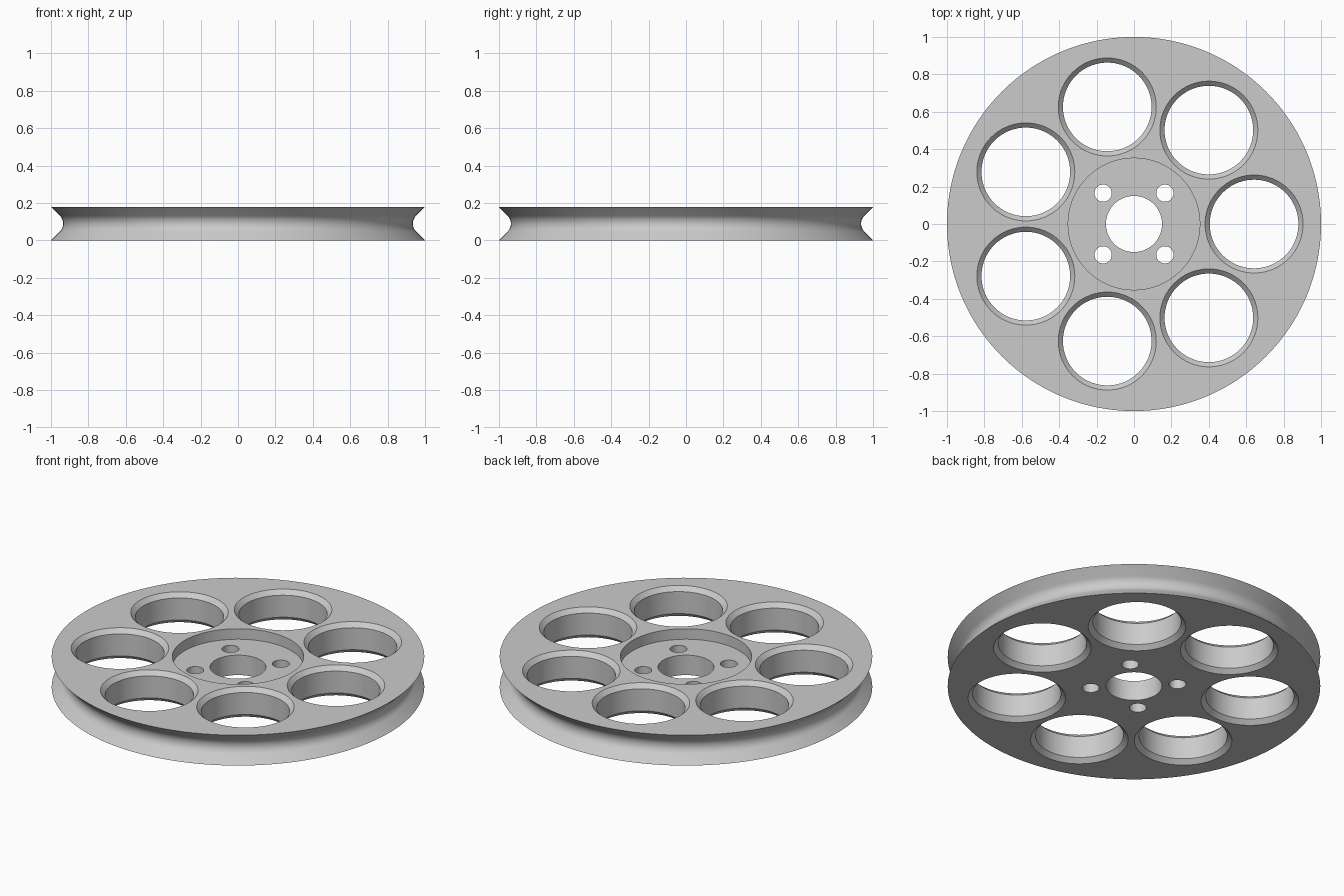
import bpy, bmesh, math

if "Cube" in bpy.data.objects:
    bpy.data.objects.remove(bpy.data.objects["Cube"])

THICK = 0.18      # wheel thickness
FLOOR = 0.118     # height of the recessed hub floor
WINDOWS = 7

metal = bpy.data.materials.new("light_grey_metal")
metal.diffuse_color = (0.6, 0.6, 0.6, 1)
metal.use_nodes = True
metal.node_tree.nodes["Principled BSDF"].inputs["Base Color"].default_value = metal.diffuse_color


def lathe(bm, profile, steps, cx=0.0, cy=0.0, closed=True):
    """Revolve (radius, z) points about a vertical axis; open profiles get end caps."""
    rings = []
    for r, z in profile:
        rings.append([bm.verts.new((cx + r * math.cos(2 * math.pi * i / steps),
                                    cy + r * math.sin(2 * math.pi * i / steps), z))
                      for i in range(steps)])
    pairs = list(zip(rings, rings[1:]))
    if closed:
        pairs.append((rings[-1], rings[0]))
    else:
        bm.faces.new(rings[0])
        bm.faces.new(rings[-1])
    for a, b in pairs:
        for i in range(steps):
            j = (i + 1) % steps
            bm.faces.new((a[i], a[j], b[j], b[i]))


def make_object(name, bm):
    bmesh.ops.recalc_face_normals(bm, faces=bm.faces)
    mesh = bpy.data.meshes.new(name)
    bm.to_mesh(mesh)
    bm.free()
    obj = bpy.data.objects.new(name, mesh)
    bpy.context.collection.objects.link(obj)
    obj.data.materials.append(metal)
    return obj


# Wheel body: bore, recessed hub and a rim groove with 45 degree flanks and a round bottom
R = 0.0604
groove = []
for k in range(13):
    a = math.radians(-45 + 90 * k / 12)
    groove.append((0.935 + R - R * math.cos(a), THICK / 2 + R * math.sin(a)))
profile = ([(0.15, 0), (1.0, 0)] + groove +
           [(1.0, THICK), (0.352, THICK), (0.352, FLOOR), (0.15, FLOOR)])
bm = bmesh.new()
lathe(bm, profile, 160)
wheel = make_object("wheel", bm)

# Cutters: round windows chamfered on both sides, and four bolt holes
bm = bmesh.new()
HOLE, CH, OVER = 0.237, 0.025, 0.01
window = [(HOLE + CH + OVER, -OVER), (HOLE, CH),
          (HOLE, THICK - CH), (HOLE + CH + OVER, THICK + OVER)]
for k in range(WINDOWS):
    a = 2 * math.pi * k / WINDOWS
    lathe(bm, window, 72, 0.642 * math.cos(a), 0.642 * math.sin(a), closed=False)
for sx in (-1, 1):
    for sy in (-1, 1):
        lathe(bm, [(0.046, -0.05), (0.046, 0.25)], 32, sx * 0.165, sy * 0.165, closed=False)
cutter = make_object("hole_cutter", bm)
cutter.hide_render = True

cut = wheel.modifiers.new("holes", 'BOOLEAN')
cut.operation = 'DIFFERENCE'
cut.solver = 'EXACT'
cut.object = cutter
bpy.context.view_layer.objects.active = wheel
wheel.select_set(True)
bpy.ops.object.modifier_apply(modifier=cut.name)
bpy.data.objects.remove(cutter, do_unlink=True)

# Smooth round walls, crisp edges
bpy.ops.object.shade_smooth_by_angle(angle=math.radians(30))
